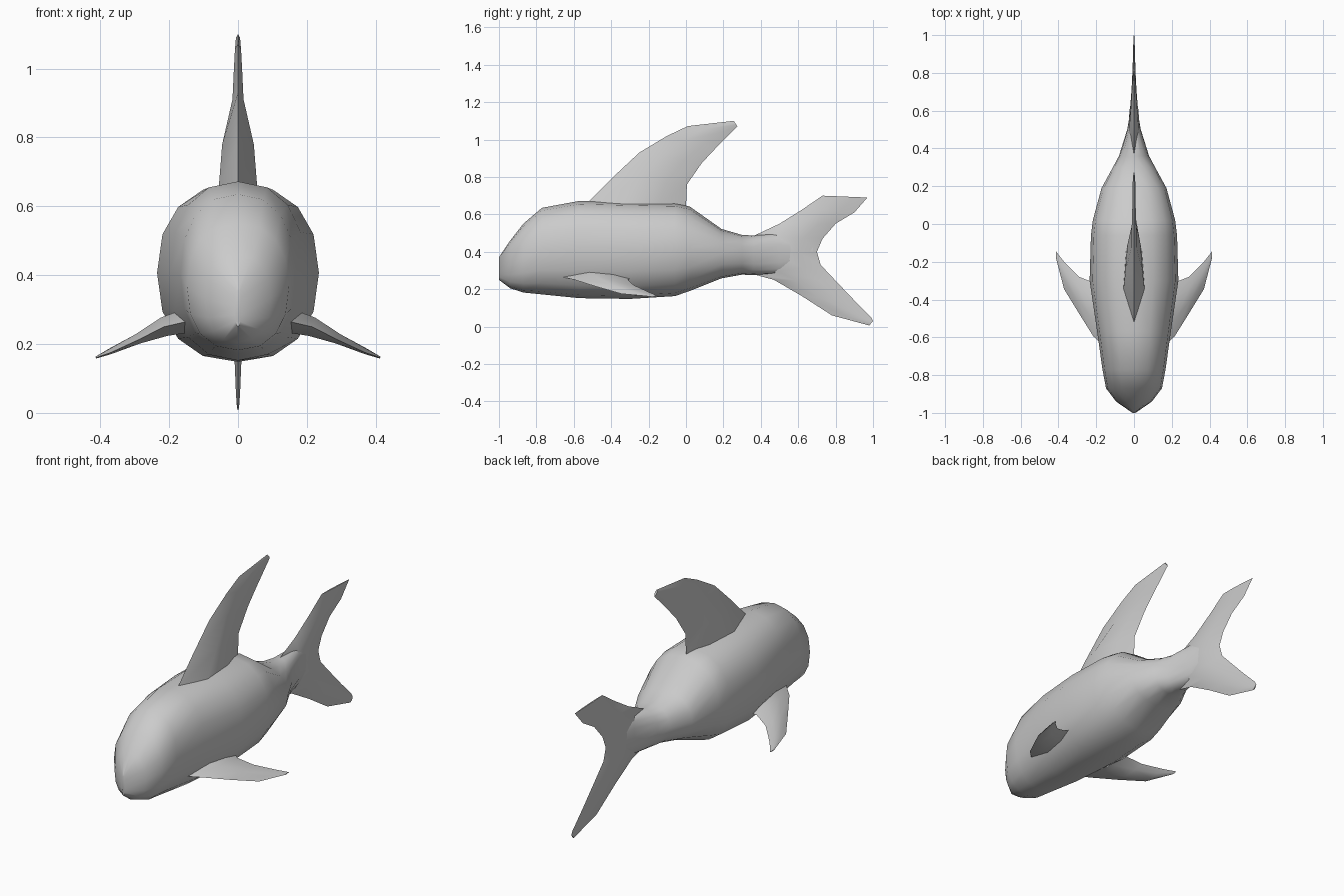
import bpy, bmesh, math
from mathutils import Vector

if "Cube" in bpy.data.objects:
    bpy.data.objects.remove(bpy.data.objects["Cube"])

skin = bpy.data.materials.new("pale grey skin")
skin.diffuse_color = (0.6, 0.6, 0.6, 1)
skin.use_nodes = True
skin.node_tree.nodes["Principled BSDF"].inputs["Base Color"].default_value = skin.diffuse_color


def loft(name, rings):
    """Skin a list of equal-length closed rings and cap both ends."""
    bm = bmesh.new()
    loops = [[bm.verts.new(p) for p in ring] for ring in rings]
    n = len(loops[0])
    for a, b in zip(loops, loops[1:]):
        for i in range(n):
            j = (i + 1) % n
            bm.faces.new((a[i], a[j], b[j], b[i]))
    bm.faces.new(loops[0][::-1])
    bm.faces.new(loops[-1])
    bmesh.ops.recalc_face_normals(bm, faces=bm.faces)
    mesh = bpy.data.meshes.new(name)
    bm.to_mesh(mesh)
    bm.free()
    mesh.materials.append(skin)
    obj = bpy.data.objects.new(name, mesh)
    bpy.context.collection.objects.link(obj)
    bpy.ops.object.select_all(action='DESELECT')
    obj.select_set(True)
    bpy.context.view_layer.objects.active = obj
    bpy.ops.object.shade_smooth_by_angle(angle=math.radians(40))
    return obj


def body_ring(y, bottom, top, half_width, sides=16, power=2.3):
    """Slightly squared oval section across the body."""
    ring = []
    for i in range(sides):
        a = 2 * math.pi * i / sides
        c, s = math.cos(a), math.sin(a)
        x = math.copysign(abs(c) ** (2 / power), c) * half_width
        z = math.copysign(abs(s) ** (2 / power), s) * (top - bottom) / 2
        ring.append((x, y, (top + bottom) / 2 + z))
    return ring


def fin_ring(lead, trail, thick, side):
    """Thin lens section from leading to trailing edge."""
    lead, trail, side = Vector(lead), Vector(trail), Vector(side)
    p, q = lead.lerp(trail, 0.35), lead.lerp(trail, 0.72)
    return [lead, p + side * thick, q + side * thick * 0.75,
            trail, q - side * thick * 0.75, p - side * thick]


# Body, tapering into the tail: y, bottom, top, half width
loft("body", [body_ring(*s) for s in (
    (-1.0, 0.25, 0.37, 0.008), (-0.94, 0.205, 0.46, 0.095),
    (-0.87, 0.182, 0.55, 0.148), (-0.77, 0.172, 0.635, 0.167),
    (-0.57, 0.152, 0.672, 0.195), (-0.30, 0.148, 0.665, 0.235),
    (-0.06, 0.163, 0.66, 0.228), (0.02, 0.19, 0.642, 0.218),
    (0.19, 0.258, 0.522, 0.172), (0.30, 0.278, 0.49, 0.112),
    (0.36, 0.275, 0.487, 0.08), (0.50, 0.28, 0.50, 0.036),
    (0.68, 0.34, 0.46, 0.006))])

# Upright fins: leading (y, z), trailing (y, z), half thickness
upright = {
    "dorsal_fin": (
        (-0.53, 0.66, 0.00, 0.64, 0.056), (-0.40, 0.79, 0.005, 0.76, 0.046),
        (-0.25, 0.93, 0.085, 0.875, 0.016), (-0.10, 1.02, 0.16, 0.955, 0.012),
        (0.01, 1.072, 0.225, 1.02, 0.009), (0.255, 1.10, 0.275, 1.07, 0.006)),
    "tail_fin": (
        (0.73, 0.70, 0.97, 0.69, 0.004), (0.62, 0.625, 0.90, 0.61, 0.010),
        (0.50, 0.55, 0.80, 0.55, 0.017), (0.36, 0.484, 0.73, 0.47, 0.026),
        (0.34, 0.39, 0.70, 0.40, 0.032), (0.37, 0.277, 0.72, 0.33, 0.026),
        (0.47, 0.25, 0.80, 0.245, 0.017), (0.62, 0.163, 0.90, 0.14, 0.010),
        (0.78, 0.06, 0.99, 0.05, 0.006), (0.98, 0.006, 1.0, 0.03, 0.003)),
}
for name, sections in upright.items():
    loft(name, [fin_ring((0, a, b), (0, c, d), t, (1, 0, 0))
                for a, b, c, d, t in sections])

# Side fins: x, leading (y, z), trailing (y, z), half thickness
side_fin = ((0.15, -0.66, 0.265, -0.28, 0.27, 0.035),
            (0.215, -0.595, 0.25, -0.31, 0.25, 0.028),
            (0.29, -0.475, 0.212, -0.28, 0.222, 0.015),
            (0.37, -0.345, 0.175, -0.20, 0.185, 0.008),
            (0.413, -0.18, 0.16, -0.145, 0.162, 0.003))
for name, m in (("right_side_fin", 1), ("left_side_fin", -1)):
    loft(name, [fin_ring((m * x, a, b), (m * x, c, d), t, (m * 0.35, 0, 0.94))
                for x, a, b, c, d, t in side_fin])
